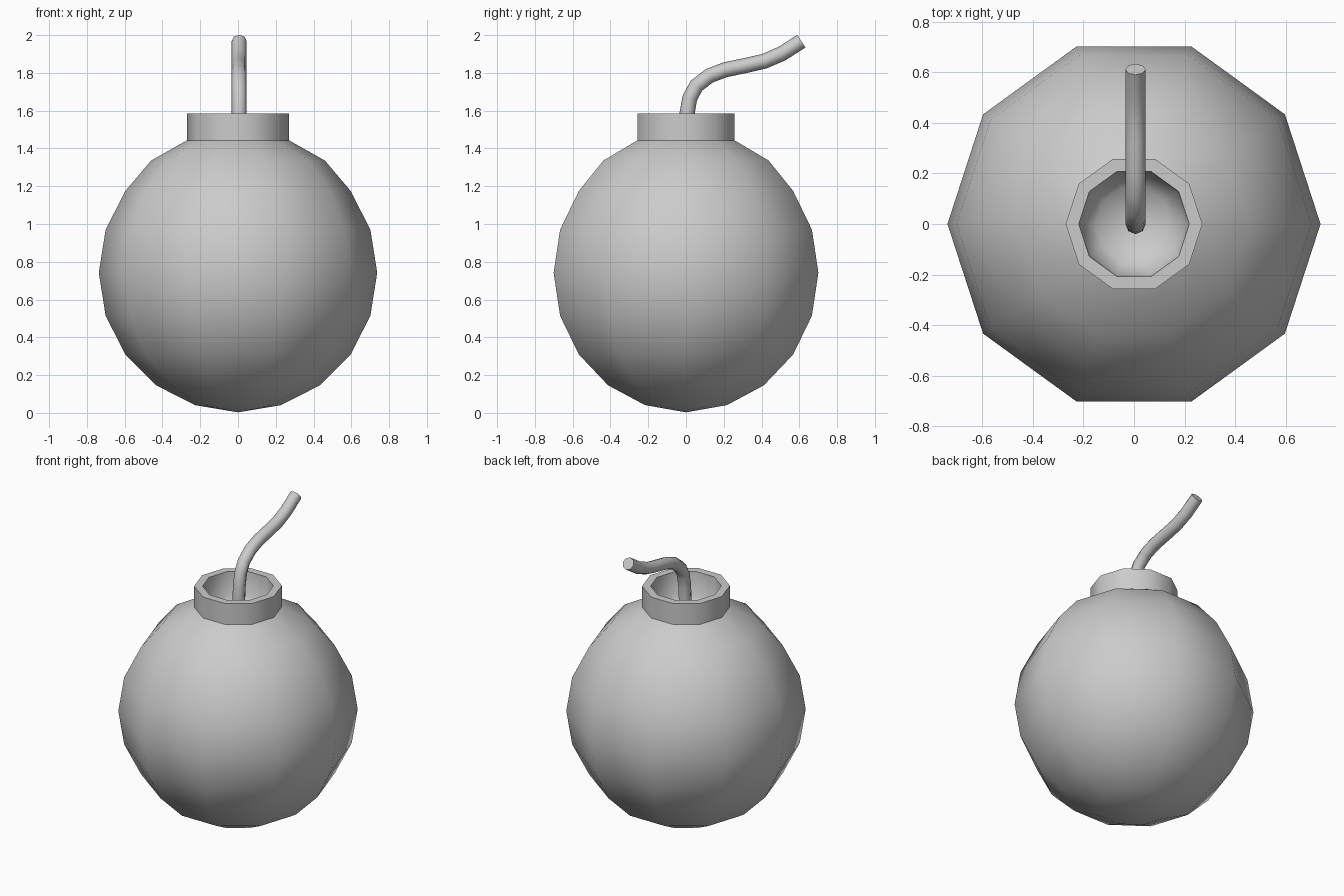
import bpy, bmesh
from math import sin, cos, tau, radians

if "Cube" in bpy.data.objects:
    bpy.data.objects.remove(bpy.data.objects["Cube"])

SIDES = 10


def lathe(name, profile):
    """Revolve (radius, z) points around z; a zero radius makes a pole."""
    bm = bmesh.new()
    rings = []
    for r, z in profile:
        n = SIDES if r > 0 else 1
        rings.append([bm.verts.new((r * cos(tau * i / SIDES), r * sin(tau * i / SIDES), z))
                      for i in range(n)])
    for a, b in zip(rings, rings[1:]):
        for i in range(SIDES):
            j = (i + 1) % SIDES
            quad = [a[i % len(a)], a[j % len(a)], b[j % len(b)], b[i % len(b)]]
            bm.faces.new(list(dict.fromkeys(quad)))
    bmesh.ops.recalc_face_normals(bm, faces=bm.faces)
    mesh = bpy.data.meshes.new(name)
    bm.to_mesh(mesh)
    bm.free()
    obj = bpy.data.objects.new(name, mesh)
    bpy.context.collection.objects.link(obj)
    bpy.ops.object.select_all(action='DESELECT')
    obj.select_set(True)
    bpy.context.view_layer.objects.active = obj
    bpy.ops.object.shade_smooth_by_angle(angle=radians(52))
    return obj


# Round body, collar and the hollow inside the collar, as one closed profile
R, MID = 0.737, 0.742
ball = [(R * sin(radians(18 * k)), MID - R * cos(radians(18 * k))) for k in range(1, 8)]
lathe("body", [(0, 0.003)] + ball + [
    (0.46, 1.336), (0.27, 1.443),                 # shoulder
    (0.27, 1.585), (0.218, 1.585),                # collar wall and rim
    (0.212, 1.43), (0.15, 1.35), (0, 1.325)])     # hollow

# Bent fuse rising from the hollow
path = [(0.0, 1.33), (0.0, 1.5), (0.006, 1.587), (0.02, 1.667), (0.055, 1.732), (0.124, 1.785),
        (0.209, 1.817), (0.32, 1.84), (0.415, 1.862), (0.508, 1.902), (0.611, 1.968)]
curve = bpy.data.curves.new("fuse", 'CURVE')
curve.dimensions = '3D'
curve.bevel_depth = 0.04
curve.bevel_resolution = 2
curve.use_fill_caps = True
spline = curve.splines.new('POLY')
spline.points.add(len(path) - 1)
for p, (y, z) in zip(spline.points, path):
    p.co = (0.006, y, z, 1)
fuse = bpy.data.objects.new("fuse", curve)
bpy.context.collection.objects.link(fuse)
